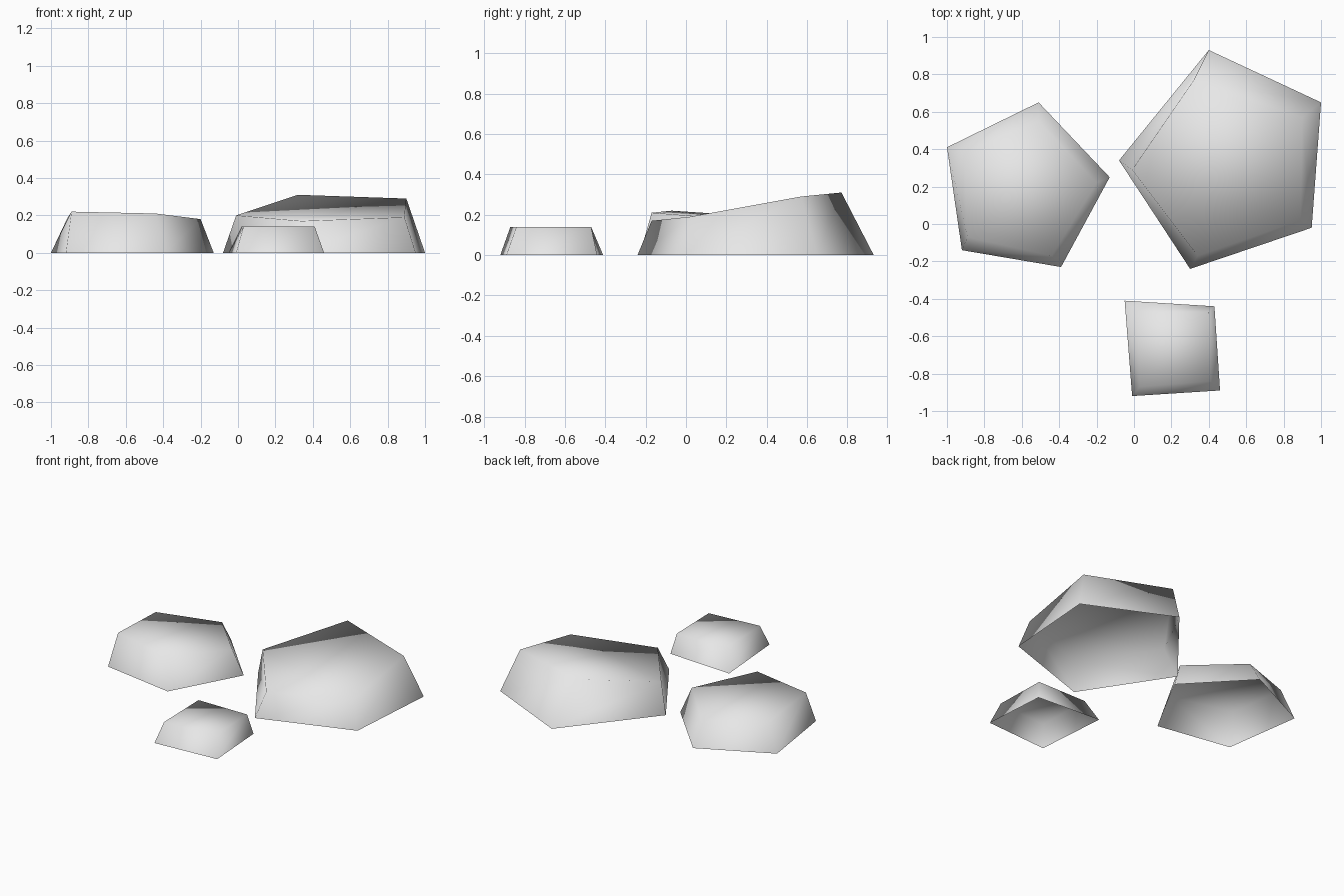
import bpy
import bmesh

# Remove the default cube
default_cube = bpy.data.objects.get("Cube")
if default_cube:
    bpy.data.objects.remove(default_cube, do_unlink=True)


def make_material(name, colour):
    material = bpy.data.materials.new(name)
    material.use_nodes = True
    material.diffuse_color = colour
    shader = next(node for node in material.node_tree.nodes
                  if node.type == "BSDF_PRINCIPLED")
    shader.inputs["Base Color"].default_value = colour
    return material


def make_rock(name, ground_outline, top_outline, material):
    """Join a ground outline to a tapered top, leaving the underside open."""
    bm = bmesh.new()
    ground_ring = [bm.verts.new((x, y, 0)) for x, y in ground_outline]
    top_ring = [bm.verts.new(point) for point in top_outline]
    count = len(ground_ring)

    # Sloping sides
    for here in range(count):
        following = (here + 1) % count
        bm.faces.new((ground_ring[here], ground_ring[following],
                      top_ring[following], top_ring[here]))

    # Top cap
    bm.faces.new(top_ring)

    # One continuous smooth surface
    for face in bm.faces:
        face.smooth = True

    mesh = bpy.data.meshes.new(name)
    bm.to_mesh(mesh)
    bm.free()
    mesh.materials.append(material)
    rock = bpy.data.objects.new(name, mesh)
    bpy.context.collection.objects.link(rock)
    return rock


stone = make_material("stone grey", (0.8, 0.8, 0.8, 1))

# Outlines run counter-clockwise seen from above

# Large five-sided rock, rising towards the back
make_rock(
    "large_rock",
    ground_outline=[(0.3, -0.24), (0.95, -0.02), (1, 0.65), (0.4, 0.93), (-0.08, 0.34)],
    top_outline=[(0.34, -0.17, 0.17), (0.89, 0.02, 0.19), (0.9, 0.57, 0.29),
                 (0.32, 0.77, 0.31), (-0.01, 0.29, 0.2)],
    material=stone,
)

# Medium five-sided rock, dipping towards the back
make_rock(
    "medium_rock",
    ground_outline=[(-0.39, -0.23), (-0.13, 0.25), (-0.51, 0.65), (-1, 0.41), (-0.92, -0.14)],
    top_outline=[(-0.44, -0.17, 0.21), (-0.2, 0.22, 0.18), (-0.51, 0.55, 0.16),
                 (-0.91, 0.38, 0.19), (-0.89, -0.07, 0.22)],
    material=stone,
)

# Small four-sided rock with a level top
make_rock(
    "small_rock",
    ground_outline=[(-0.01, -0.92), (0.46, -0.89), (0.43, -0.44), (-0.05, -0.41)],
    top_outline=[(0.03, -0.87, 0.14), (0.41, -0.84, 0.14), (0.4, -0.47, 0.14),
                 (0.02, -0.47, 0.14)],
    material=stone,
)
